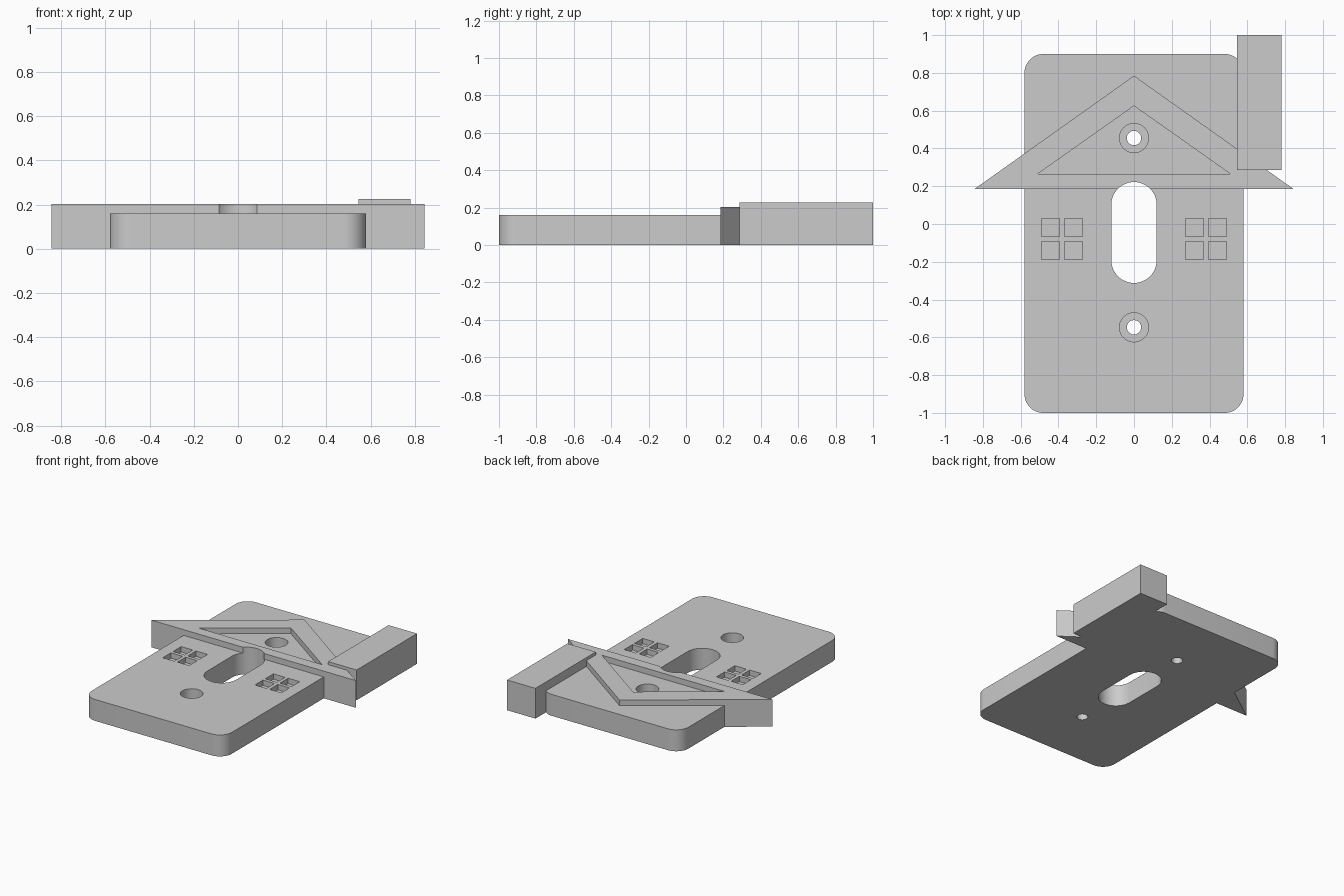
import bpy, bmesh, math

if "Cube" in bpy.data.objects:
    bpy.data.objects.remove(bpy.data.objects["Cube"], do_unlink=True)

grey = bpy.data.materials.new("plain_grey")
grey.use_nodes = True
grey.diffuse_color = (0.6, 0.6, 0.6, 1)
grey.node_tree.nodes["Principled BSDF"].inputs["Base Color"].default_value = (0.6, 0.6, 0.6, 1)


def prism(name, outline, z0, z1):
    """Extrude a flat outline from z0 to z1."""
    bm = bmesh.new()
    face = bm.faces.new([bm.verts.new((x, y, z0)) for x, y in outline])
    top = bmesh.ops.extrude_face_region(bm, geom=[face])["geom"]
    bmesh.ops.translate(bm, vec=(0, 0, z1 - z0),
                        verts=[v for v in top if isinstance(v, bmesh.types.BMVert)])
    bmesh.ops.recalc_face_normals(bm, faces=bm.faces)
    mesh = bpy.data.meshes.new(name)
    bm.to_mesh(mesh)
    bm.free()
    mesh.materials.append(grey)
    obj = bpy.data.objects.new(name, mesh)
    bpy.context.collection.objects.link(obj)
    return obj


def rounded(x0, x1, y0, y1, r, steps=12):
    """Rectangle outline with rounded corners."""
    corners = [(x1 - r, y1 - r), (x0 + r, y1 - r), (x0 + r, y0 + r), (x1 - r, y0 + r)]
    points = []
    for i, (cx, cy) in enumerate(corners):
        for k in range(steps + 1):
            a = math.pi / 2 * (i + k / steps)
            p = (cx + r * math.cos(a), cy + r * math.sin(a))
            if not points or math.dist(p, points[-1]) > 1e-5:
                points.append(p)
    if math.dist(points[0], points[-1]) < 1e-5:
        points.pop()
    return points


def rect(x0, x1, y0, y1):
    return [(x0, y0), (x1, y0), (x1, y1), (x0, y1)]


def circle(y, r, n=40):
    return [(r * math.cos(math.tau * k / n), y + r * math.sin(math.tau * k / n)) for k in range(n)]


def boolean(target, tool, operation):
    """Apply a boolean and remove the tool."""
    mod = target.modifiers.new(operation, 'BOOLEAN')
    mod.operation, mod.object, mod.solver = operation, tool, 'EXACT'
    bpy.context.view_layer.objects.active = target
    bpy.ops.object.modifier_apply(modifier=mod.name)
    bpy.data.objects.remove(tool, do_unlink=True)


TOP = 0.16

# Wall plate with rounded corners
plate = prism("house_wall_plate", rounded(-0.58, 0.58, -1, 0.9, 0.1), 0, TOP)

# Gable roof with a sunken triangle
roof = prism("roof", [(-0.845, 0.185), (0.845, 0.185), (0, 0.785)], 0, 0.203)
gable = prism("gable_recess", [(-0.51, 0.265), (0.51, 0.265), (0, 0.625)], TOP, 0.4)
boolean(roof, gable, 'DIFFERENCE')
boolean(plate, roof, 'UNION')

# Chimney
boolean(plate, prism("chimney", rect(0.545, 0.78, 0.287, 1), 0, 0.226), 'UNION')

# Door-like slot through the plate
boolean(plate, prism("slot", rounded(-0.12, 0.12, -0.312, 0.222, 0.12), -0.1, 0.4), 'DIFFERENCE')

# Screw holes with wide flat recesses
for y in (-0.547, 0.455):
    boolean(plate, prism("screw_recess", circle(y, 0.077), 0.05, 0.4), 'DIFFERENCE')
    boolean(plate, prism("screw_hole", circle(y, 0.038), -0.1, 0.4), 'DIFFERENCE')

# Four-pane windows on both sides
for cx in (-0.381, 0.381):
    for dx in (-0.061, 0.061):
        for cy in (-0.019, -0.141):
            x, h = cx + dx, 0.048
            pane = prism("window_pane", rect(x - h, x + h, cy - h, cy + h), TOP - 0.04, 0.4)
            boolean(plate, pane, 'DIFFERENCE')

# Smooth curved walls, sharp edges elsewhere
bpy.ops.object.select_all(action='DESELECT')
plate.select_set(True)
bpy.context.view_layer.objects.active = plate
bpy.ops.object.shade_smooth_by_angle(angle=math.radians(30))
